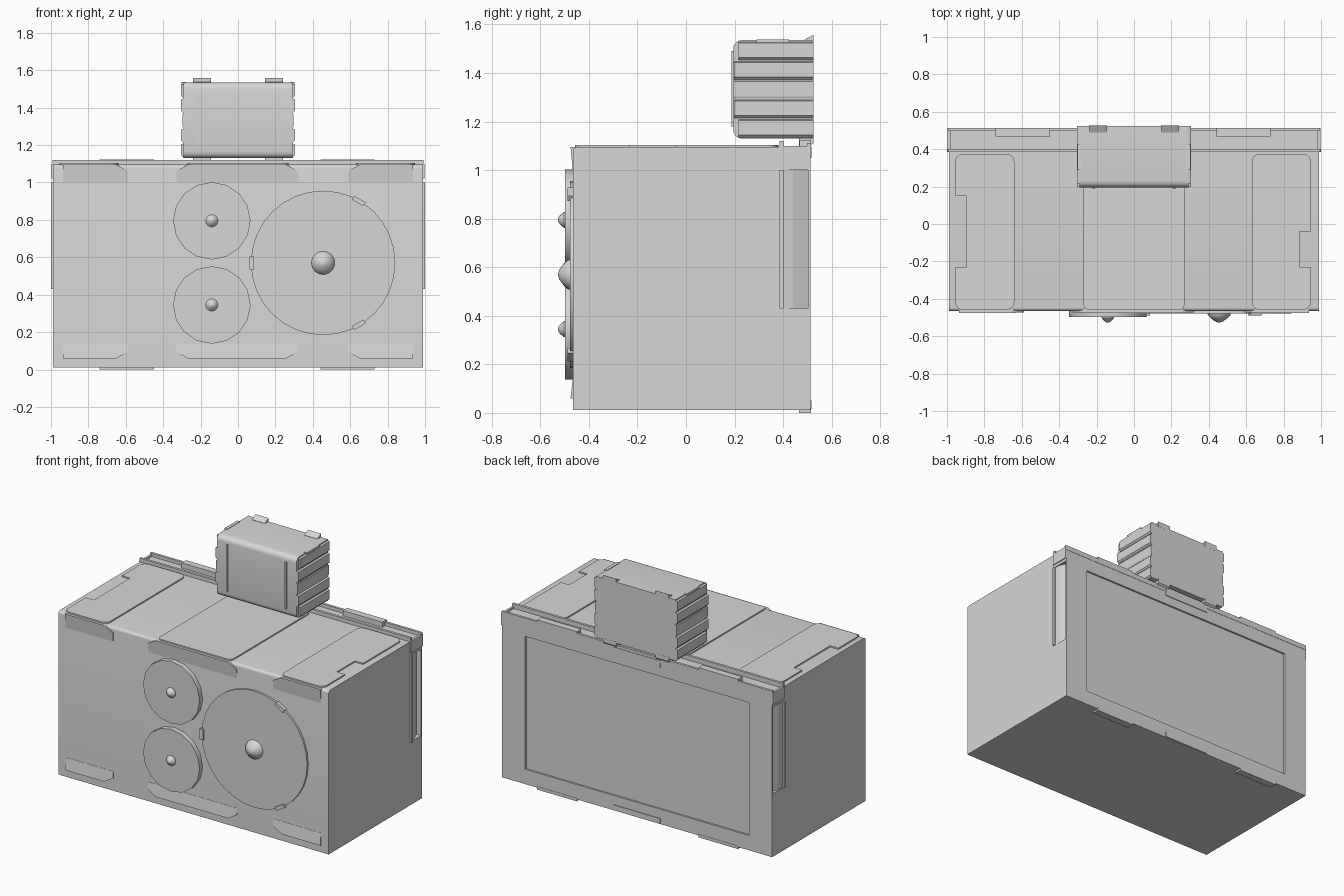
import bpy, bmesh, math
from mathutils import Vector

if "Cube" in bpy.data.objects:
    bpy.data.objects.remove(bpy.data.objects["Cube"])

grey = bpy.data.materials.new("plain grey")
grey.diffuse_color = (0.68, 0.68, 0.68, 1)
grey.use_nodes = True
grey.node_tree.nodes["Principled BSDF"].inputs["Base Color"].default_value = grey.diffuse_color


def finish(name, bm, smooth=False):
    bmesh.ops.recalc_face_normals(bm, faces=bm.faces)
    me = bpy.data.meshes.new(name)
    bm.to_mesh(me)
    bm.free()
    me.materials.append(grey)
    ob = bpy.data.objects.new(name, me)
    bpy.context.collection.objects.link(ob)
    if smooth:
        bpy.ops.object.select_all(action='DESELECT')
        ob.select_set(True)
        bpy.context.view_layer.objects.active = ob
        bpy.ops.object.shade_smooth_by_angle(angle=math.radians(35))
    return ob


def prism(name, pts, axis, a, b, smooth=False):
    """Extrude a 2D outline along an axis from a to b."""
    place = {'x': lambda u, v, w: (w, u, v),
             'y': lambda u, v, w: (u, w, v),
             'z': lambda u, v, w: (u, v, w)}[axis]
    bm = bmesh.new()
    rings = [[bm.verts.new(place(u, v, w)) for u, v in pts] for w in (a, b)]
    n = len(pts)
    for r in rings:
        bm.faces.new(r)
    for i in range(n):
        j = (i + 1) % n
        bm.faces.new((rings[0][i], rings[0][j], rings[1][j], rings[1][i]))
    return finish(name, bm, smooth)


def box(name, x0, x1, y0, y1, z0, z1):
    return prism(name, [(x0, y0), (x1, y0), (x1, y1), (x0, y1)], 'z', z0, z1)


def lathe(name, x, z, profile, n):
    """Revolve (radius, y) points about a front-facing axis; radius 0 ends in a tip."""
    bm = bmesh.new()
    rings = []
    for r, y in profile:
        if r == 0:
            rings.append([bm.verts.new((x, y, z))] * n)
        else:
            rings.append([bm.verts.new((x + r * math.cos(2 * math.pi * i / n), y,
                                        z + r * math.sin(2 * math.pi * i / n))) for i in range(n)])
    for p, q in zip(rings, rings[1:]):
        for i in range(n):
            j = (i + 1) % n
            vs = list(dict.fromkeys((p[i], p[j], q[j], q[i])))
            bm.faces.new(vs)
    for r in (rings[0], rings[-1]):
        if r[0] is not r[1]:
            bm.faces.new(r)
    return finish(name, bm, True)


def arc(cx, cy, r, a0, a1, n=5):
    return [(cx + r * math.cos(math.radians(a0 + (a1 - a0) * i / n)),
             cy + r * math.sin(math.radians(a0 + (a1 - a0) * i / n))) for i in range(n + 1)]


def cut(target, cutter):
    m = target.modifiers.new("cut", 'BOOLEAN')
    m.operation = 'DIFFERENCE'
    m.solver = 'EXACT'
    m.object = cutter
    cutter.hide_render = True
    cutter.hide_viewport = True
    cutter.display_type = 'WIRE'


# Main case with a softened top front edge
prism("case_body", [(-0.465, 0.012), (0.39, 0.012), (0.39, 1.095)] +
      arc(-0.447, 1.077, 0.018, 90, 180), 'x', -0.99, 0.99, True)

# Back frame: sunken panel and hand grips at both back corners
back = box("back_frame", -0.99, 0.99, 0.39, 0.512, 0.012, 1.09)
cut(back, box("panel_cutter", -0.82, 0.82, 0.50, 0.6, 0.11, 0.99))
for s, side in ((-1, "left"), (1, "right")):
    cut(back, prism("grip_cutter_" + side,
                    [(s * 1.05, 0.40), (s * 0.988, 0.40), (s * 0.981, 0.44),
                     (s * 0.965, 0.48), (s * 0.955, 0.503), (s * 1.05, 0.503)], 'z', 0.43, 1.0))
    x0, x1 = sorted((s * 0.98, s * 1.0))
    box("grip_lip_" + side, x0, x1, 0.386, 0.402, 0.43, 1.0)
    x0, x1 = sorted((s * 0.98, s * 0.996))
    box("grip_cap_" + side, x0, x1, 0.386, 0.512, 1.02, 1.10)

# Rails along the back of the top, with latch bumps above and below
box("front_rail", -0.993, 0.993, 0.386, 0.402, 1.08, 1.12)
box("back_rail", -0.993, 0.993, 0.498, 0.514, 1.08, 1.112)
for x0, x1, side in ((-0.74, -0.45, "left"), (0.44, 0.73, "right")):
    box("top_latch_" + side, x0, x1, 0.468, 0.514, 1.08, 1.124)
    box("foot_" + side, x0, x1, 0.465, 0.514, 0.0, 0.02)
box("back_tab_top", -0.17, 0.17, 0.505, 0.517, 1.05, 1.095)
box("back_tab_bottom", -0.17, 0.17, 0.505, 0.517, 0.015, 0.05)


# Low raised pads on the top
def pad(name, x0, x1, y0, y1, r, notch=None):
    pts = (arc(x0 + r, y0 + r, r, 180, 270) + arc(x1 - r, y0 + r, r, 270, 360) +
           arc(x1 - r, y1 - r, r, 0, 90) + arc(x0 + r, y1 - r, r, 90, 180))
    if notch:
        nx, a, b = notch
        if nx < 0:
            pts += [(x0, b), (nx, b), (nx, a), (x0, a)]
        else:
            i = 12
            pts[i:i] = [(x1, a), (nx, a), (nx, b), (x1, b)]
    prism(name, pts, 'z', 1.085, 1.104)


pad("top_pad_left", -0.955, -0.64, -0.458, 0.375, 0.04, (-0.895, -0.23, 0.15))
pad("top_pad_middle", -0.27, 0.27, -0.458, 0.38, 0.03)
pad("top_pad_right", 0.63, 0.945, -0.458, 0.375, 0.04, (0.885, -0.23, -0.04))


# Front pads: wedges that are thickest at the outer edge of the face
def front_pad(name, pts, z_flush, z_thick):
    bm = bmesh.new()
    front, rear = [], []
    for x, z in pts:
        t = (z - z_flush) / (z_thick - z_flush)
        front.append(bm.verts.new((x, -0.4665 - 0.009 * t, z)))
        rear.append(bm.verts.new((x, -0.455, z)))
    n = len(pts)
    bm.faces.new(front)
    bm.faces.new(rear)
    for i in range(n):
        j = (i + 1) % n
        bm.faces.new((front[i], front[j], rear[j], rear[i]))
    finish(name, bm)


for lo, hi, nm in ((0.14, 0.06, "bottom"), (1.0, 1.095, "top")):
    d = 0.035 if hi > lo else -0.035
    front_pad(nm + "_front_pad_middle",
              [(-0.33, lo), (-0.33, hi - d), (-0.27, hi), (0.26, hi), (0.32, hi - d), (0.32, lo)], lo, hi)
    for s, side in ((-1, "left"), (1, "right")):
        front_pad(nm + "_front_pad_" + side,
                  [(s * 0.935, lo), (s * 0.935, hi), (s * 0.65, hi), (s * 0.587, hi - d), (s * 0.587, lo)],
                  lo, hi)

# Front discs with pointed round knobs
for z, nm in ((0.795, "upper"), (0.345, "lower")):
    lathe(nm + "_small_disc", -0.14, z, [(0.207, -0.46), (0.207, -0.498)], 16)
    lathe(nm + "_small_knob", -0.14, z,
          [(0.033, -0.49), (0.033, -0.502), (0.02, -0.518), (0.008, -0.526), (0, -0.528)], 16)
lathe("large_disc", 0.455, 0.57, [(0.386, -0.46), (0.386, -0.478)], 32)
lathe("large_knob", 0.455, 0.57,
      [(0.064, -0.47), (0.06, -0.488), (0.042, -0.506), (0.02, -0.522), (0, -0.528)], 24)

# Three clips holding the large disc
for i, deg in enumerate((60, 180, 300)):
    a = math.radians(deg)
    c = Vector((0.455 + 0.382 * math.cos(a), 0.57 + 0.382 * math.sin(a)))
    r = Vector((math.cos(a), math.sin(a))) * 0.012
    t = Vector((-math.sin(a), math.cos(a))) * 0.035
    prism("disc_clip_%d" % (i + 1), [c - r - t, c + r - t, c + r + t, c - r + t], 'y', -0.46, -0.488)

# Upper unit: rounded box with a flat back
R = 0.035
unit = prism("upper_unit", [(0.525, 1.13), (0.525, 1.535)] +
             arc(0.195 + R, 1.535 - R, R, 90, 180) + arc(0.195 + R, 1.13 + R, R, 180, 270),
             'x', -0.292, 0.292, True)

# Slanted slats on both ends of the upper unit
for s, side in ((-1, "left"), (1, "right")):
    for k in range(5):
        z0 = 1.134 + 0.08 * k
        out = 0.298 if k == 2 else 0.304
        edge = 0.02 if k in (0, 4) else 0.0
        prism("slat_%s_%d" % (side, k + 1),
              [(s * 0.28, z0), (s * 0.294, z0), (s * out, z0 + 0.01),
               (s * out, z0 + 0.07), (s * 0.28, z0 + 0.078)], 'y', 0.197 + edge, 0.525)
    # Upright ribs on the unit's front
    x = s * 0.215
    box("front_rib_" + side, x - 0.006, x + 0.006, 0.188, 0.21, 1.18, 1.49)
    # Grips on the upper end edges
    x0, x1 = sorted((s * 0.282, s * 0.303))
    box("edge_grip_" + side, x0, x1, 0.29, 0.425, 1.525, 1.538)
    # Wedge clips above and hinges below
    x0, x1 = sorted((s * 0.145, s * 0.24))
    prism("top_clip_" + side, [(0.488, 1.53), (0.488, 1.537), (0.526, 1.558), (0.526, 1.52)], 'x', x0, x1)
    prism("hinge_" + side, [(0.465, 1.10), (0.512, 1.10), (0.526, 1.112), (0.526, 1.14),
                            (0.465, 1.14)], 'x', x0, x1)
